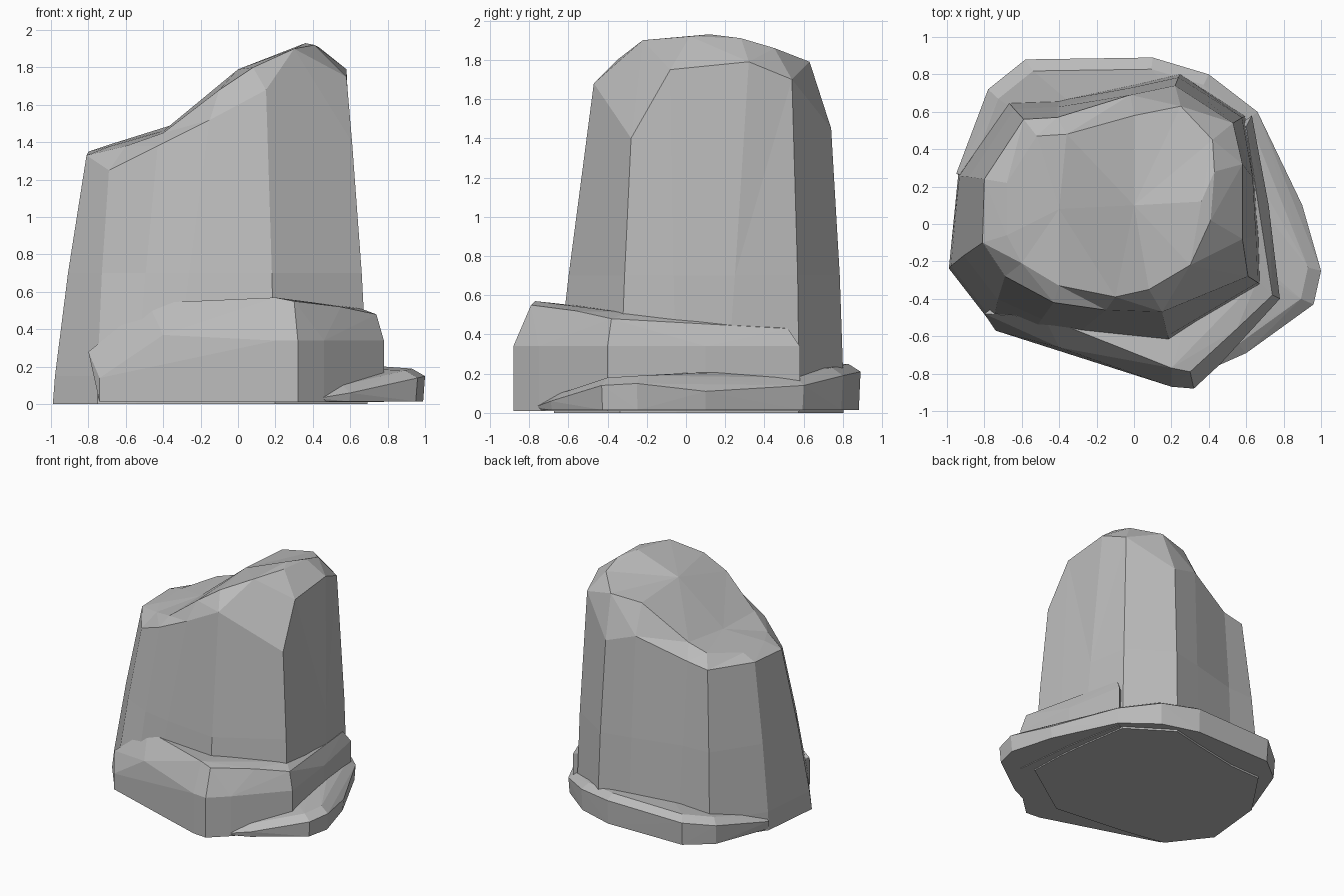
import bpy
import bmesh

cube = bpy.data.objects.get("Cube")
if cube:
    bpy.data.objects.remove(cube, do_unlink=True)

stone = bpy.data.materials.new("grey_stone")
stone.use_nodes = True
stone.diffuse_color = (0.5, 0.5, 0.5, 1)
bsdf = stone.node_tree.nodes["Principled BSDF"]
bsdf.inputs["Base Color"].default_value = (0.5, 0.5, 0.5, 1)
bsdf.inputs["Roughness"].default_value = 0.9


def finish(bm, name):
    bmesh.ops.recalc_face_normals(bm, faces=bm.faces[:])
    mesh = bpy.data.meshes.new(name)
    bm.to_mesh(mesh)
    bm.free()
    mesh.materials.append(stone)
    obj = bpy.data.objects.new(name, mesh)
    bpy.context.collection.objects.link(obj)
    return obj


def hull(name, points):
    bm = bmesh.new()
    for p in points:
        bm.verts.new(p)
    bmesh.ops.convex_hull(bm, input=bm.verts[:])
    bmesh.ops.delete(bm, geom=[v for v in bm.verts if not v.link_faces], context='VERTS')
    return finish(bm, name)


def loft(name, rings):
    bm = bmesh.new()
    rows = [[bm.verts.new(p) for p in ring] for ring in rings]
    n = len(rows[0])
    for low, high in zip(rows, rows[1:]):
        for i in range(n):
            j = (i + 1) % n
            bm.faces.new((low[i], low[j], high[j], high[i]))
    bm.faces.new(rows[0])
    bm.faces.new(rows[-1])
    # collapse the columns that share a crest point
    bmesh.ops.remove_doubles(bm, verts=bm.verts[:], dist=0.001)
    bmesh.ops.triangulate(bm, faces=[f for f in bm.faces if f.calc_center_median().z > 1.2])
    return finish(bm, name)


# Main boulder: foot, rim and shoulder of each column, and the crest it runs to
crest = {"low": (-.4, .08, 1.46), "mid": (0, .1, 1.79), "high": (.36, .12, 1.93)}
columns = [
    ((-1, -.24), (-.81, -.1, 1.33), (-.68, -.06, 1.38), "low"),
    ((-.95, .26), (-.8, .24, 1.35), (-.68, .22, 1.39), "low"),
    ((-.68, .66), (-.59, .56, 1.35), (-.52, .47, 1.44), "low"),
    ((-.4, .67), (-.41, .57, 1.38), (-.36, .48, 1.49), "low"),
    ((0, .75), (-.02, .69, 1.53), (0, .58, 1.76), "mid"),
    ((.25, .81), (.22, .74, 1.45), (.25, .63, 1.79), "mid"),
    ((.6, .58), (.53, .54, 1.7), (.42, .45, 1.86), "high"),
    ((.66, .2), (.58, .32, 1.79), (.43, .28, 1.91), "high"),
    ((.69, -.05), (.58, -.08, 1.75), (.41, .02, 1.92), "high"),
    ((.7, -.34), (.61, -.28, 1.4), (.3, -.22, 1.9), "high"),
    ((.2, -.68), (.15, -.47, 1.68), (.08, -.35, 1.8), "mid"),
    ((-.35, -.62), (-.15, -.46, 1.52), (-.1, -.39, 1.68), "mid"),
    ((-.55, -.59), (-.43, -.42, 1.38), (-.4, -.33, 1.45), "low"),
    ((-.76, -.55), (-.69, -.28, 1.25), (-.6, -.21, 1.38), "low"),
]


def between(foot, rim, z, bulge):
    t = z / rim[2]
    return [(a + (b - a) * t) * bulge for a, b in zip(foot, rim)] + [z]


loft("boulder", [
    [between(f, r, 0, .99) for f, r, s, c in columns],
    [between(f, r, .15, 1) for f, r, s, c in columns],
    [between(f, r, .7, 1.01) for f, r, s, c in columns],
    [r for f, r, s, c in columns],
    [s for f, r, s, c in columns],
    [crest[c] for f, r, s, c in columns],
])

# Front step that wraps around the left side
step_foot = [(-.74, -.57), (.2, -.87), (.32, -.88), (.46, -.75), (.78, -.4), (.72, .1), (.63, .58)]
step_top = [(-.48, -.5, .54), (.2, -.77, .57), (.3, -.79, .55), (.55, -.56, .52),
            (.74, -.38, .48), (.66, -.3, .51), (.6, .52, .43), (-.8, -.48, .28), (-.4, -.66, .37)]
hull("front_step",
     [(x, y, .01) for x, y in step_foot]
     + [(x, y, .14 if x < 0 else .34) for x, y in step_foot] + step_top)

# Thin base ledge around the back and left side
ledge = [(-.95, .27, .08), (-.78, .72, .17), (-.58, .88, .2), (.1, .89, .21), (.4, .8, .19),
         (.66, .6, .14), (.9, .1, .11), (1, -.25, .15), (.96, -.43, .14), (.6, -.69, .06),
         (.42, -.77, .03)]
hull("base_ledge",
     [(x * .99, y * .99, .015) for x, y, z in ledge] + ledge
     + [(x * .93, y * .93, z + .04) for x, y, z in ledge])
